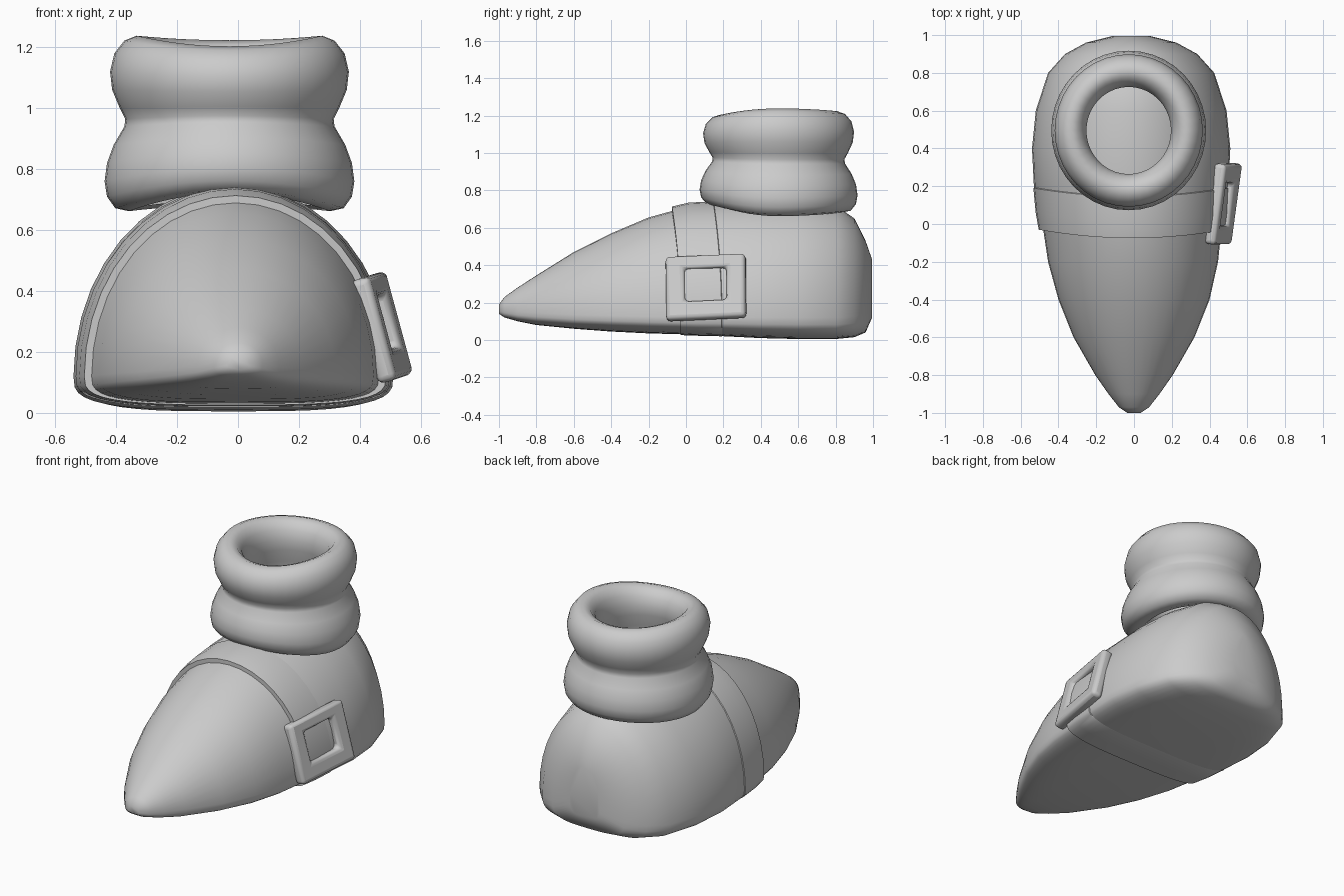
import bpy, bmesh, math
from mathutils import Vector, Matrix

cube = bpy.data.objects.get("Cube")
if cube:
    bpy.data.objects.remove(cube, do_unlink=True)

grey = bpy.data.materials.new("plain_grey")
grey.use_nodes = True
GREY = (0.6, 0.6, 0.6, 1)
grey.diffuse_color = GREY
for node in grey.node_tree.nodes:
    if node.type == 'BSDF_PRINCIPLED':
        node.inputs["Base Color"].default_value = GREY


def loft(name, rings, capped=False, sharp=None):
    """Skin a list of closed rings of points into one smooth object."""
    bm = bmesh.new()
    rows = [[bm.verts.new(p) for p in ring] for ring in rings]
    for a, b in zip(rows, rows[1:]):
        for i in range(len(a)):
            j = (i + 1) % len(a)
            bm.faces.new((a[i], a[j], b[j], b[i]))
    if capped:
        bm.faces.new(rows[0])
        bm.faces.new(rows[-1])
    return finish(name, bm, sharp)


def finish(name, bm, sharp=None):
    bmesh.ops.recalc_face_normals(bm, faces=bm.faces[:])
    mesh = bpy.data.meshes.new(name)
    bm.to_mesh(mesh)
    bm.free()
    mesh.materials.append(grey)
    obj = bpy.data.objects.new(name, mesh)
    bpy.context.collection.objects.link(obj)
    bpy.ops.object.select_all(action='DESELECT')
    obj.select_set(True)
    bpy.context.view_layer.objects.active = obj
    if sharp:
        bpy.ops.object.shade_smooth_by_angle(angle=math.radians(sharp))
    else:
        bpy.ops.object.shade_smooth()
    return obj


# Shoe stations: y, half width, bottom, widest height, top
STATIONS = [
    (-1.0, .035, .14, .165, .19), (-.97, .08, .12, .16, .23),
    (-.9, .135, .1, .15, .28), (-.8, .205, .08, .145, .345),
    (-.6, .32, .06, .135, .47), (-.4, .40, .045, .13, .57),
    (-.2, .45, .035, .125, .655), (0, .475, .03, .12, .71),
    (.2, .515, .02, .12, .745), (.4, .525, .01, .12, .75),
    (.6, .505, .005, .12, .75), (.8, .44, .005, .12, .72),
    (.9, .35, .015, .125, .65), (.96, .24, .04, .14, .53),
    (.995, .1, .12, .2, .43)]
SIDES = 40


def station(y):
    for a, b in zip(STATIONS, STATIONS[1:]):
        if y <= b[0]:
            t = (y - a[0]) / (b[0] - a[0])
            return [p + (q - p) * t for p, q in zip(a, b)]
    return STATIONS[-1]


def section_point(y, angle, grow=0.0):
    """Domed above the widest height, flattened below it."""
    _, half, low, mid, top = station(y)
    half += grow
    top += grow
    c, s = math.cos(angle), math.sin(angle)
    shift = -.015 * min(1, max(0, (y + .4) / .6))
    if s >= 0:
        return (shift + half * c, y, mid + (top - mid) * s)
    x = math.copysign(abs(c) ** .6, c) * half
    return (shift + x, y, mid - (mid - low + grow * .2) * abs(s) ** .6)


angles = [2 * math.pi * i / SIDES for i in range(SIDES)]
loft("shoe_body", [[section_point(s[0], a) for a in angles] for s in STATIONS], True)

# Strap: steps up at its front edge and blends into the heel behind
strap_rows = []
for y, grow in ((-.03, -.015), (-.03, .024), (.06, .022), (.19, .005), (.2, -.01)):
    strap_rows.append([section_point(y - .045 * max(0, math.sin(a)) ** 2, a, grow)
                       for a in angles])
loft("strap", strap_rows, sharp=35)

# Ankle cuff: two soft rolls with an open, turned-in rim
CUFF = [(.28, .68), (.33, .662), (.375, .672), (.402, .71), (.41, .76), (.402, .82),
        (.38, .88), (.345, .94), (.342, .965), (.36, 1.0), (.385, 1.06), (.392, 1.12),
        (.378, 1.18), (.345, 1.222), (.305, 1.238), (.268, 1.222), (.238, 1.18),
        (.224, 1.12), (.226, 1.06), (.245, .98), (.26, .9), (.26, .72)]


def cuff_point(r, z, a):
    s = math.sin(a)
    t = (z - .66) / .58
    low, high = (.06, -.035) if s < 0 else (.02, -.015)
    return (-.028 + r * math.cos(a), .495 + r * 1.03 * s,
            z + s * s * (low + (high - low) * t))


loft("ankle_cuff", [[cuff_point(r, z, a) for a in angles] for r, z in CUFF])

# Buckle: bevelled rectangular frame leaning on the left side of the strap
along = Vector((.06, .44, .02)).normalized()
normal = along.cross(Vector((-.27, 0, 1))).normalized()
up = normal.cross(along)
frame = Matrix((along, up, normal)).transposed().to_4x4()
frame.translation = (.472, .107, .28)


def rectangle(half_w, half_h, lift, z):
    return [frame @ Vector((sx * half_w, sy * half_h + lift, z))
            for sx, sy in ((-1, -1), (1, -1), (1, 1), (-1, 1))]


outer, inner, depth = (.215, .175, 0), (.113, .09, .015), .033
rings = [rectangle(*outer, -depth), rectangle(*outer, depth),
         rectangle(*inner, depth), rectangle(*inner, -depth), rectangle(*outer, -depth)]
buckle = loft("buckle", rings, sharp=40)
bm = bmesh.new()
bm.from_mesh(buckle.data)
bmesh.ops.remove_doubles(bm, verts=bm.verts[:], dist=.0001)
bmesh.ops.recalc_face_normals(bm, faces=bm.faces[:])
for face in bm.faces:
    face.smooth = True
bm.to_mesh(buckle.data)
bm.free()
bevel = buckle.modifiers.new("soft_edges", 'BEVEL')
bevel.width = .022
bevel.segments = 3
